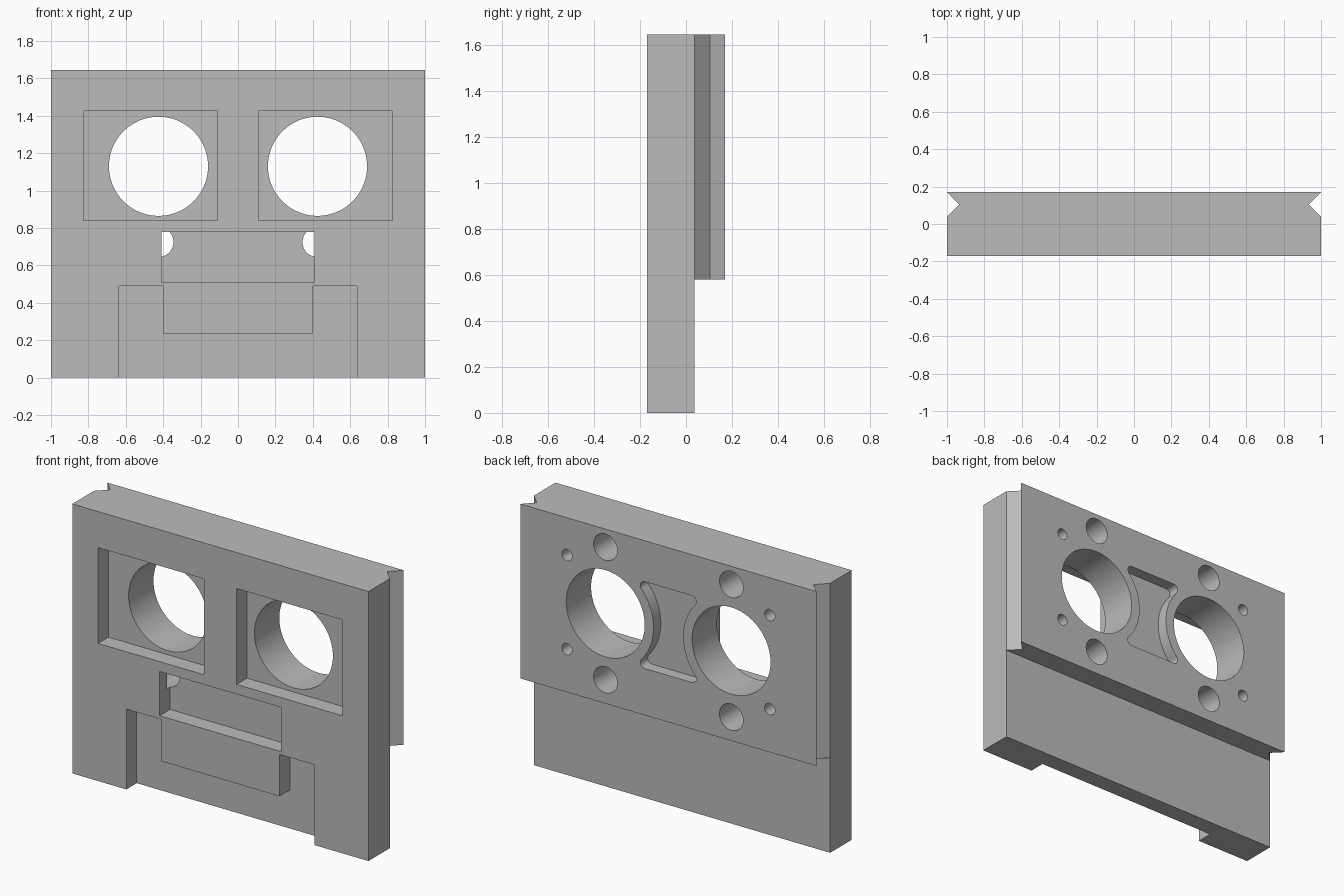
import bpy, bmesh, math
from mathutils import Vector

cube = bpy.data.objects.get("Cube")
if cube:
    bpy.data.objects.remove(cube, do_unlink=True)

FRONT, STEP, BACK = -0.17, 0.038, 0.17
TOP, LEDGE = 1.645, 0.58
FLOOR = -0.07            # floor of every front pocket
HOLE_X, HOLE_Z = 0.425, 1.13

steel = bpy.data.materials.new("machined_grey")
steel.use_nodes = True
steel.diffuse_color = (0.5, 0.5, 0.5, 1)
steel.node_tree.nodes["Principled BSDF"].inputs["Base Color"].default_value = (0.5, 0.5, 0.5, 1)


def prism(name, points, direction):
    """Extrude a closed outline of 3D points along a direction."""
    bm = bmesh.new()
    face = bm.faces.new([bm.verts.new(p) for p in points])
    out = bmesh.ops.extrude_face_region(bm, geom=[face])
    verts = [v for v in out["geom"] if isinstance(v, bmesh.types.BMVert)]
    bmesh.ops.translate(bm, verts=verts, vec=Vector(direction))
    bmesh.ops.recalc_face_normals(bm, faces=bm.faces)
    mesh = bpy.data.meshes.new(name)
    bm.to_mesh(mesh)
    bm.free()
    mesh.materials.append(steel)
    obj = bpy.data.objects.new(name, mesh)
    bpy.context.collection.objects.link(obj)
    return obj


def through_y(name, outline, y0, y1):
    return prism(name, [(x, y0, z) for x, z in outline], (0, y1 - y0, 0))


def rect(x0, x1, z0, z1):
    return [(x0, z0), (x1, z0), (x1, z1), (x0, z1)]


def arc(cx, cz, r, a0, a1, n):
    angles = [a0 + (a1 - a0) * i / n for i in range(n + 1)]
    return [(cx + r * math.cos(a), cz + r * math.sin(a)) for a in angles]


def circle(cx, cz, r, n):
    return arc(cx, cz, r, 0, 2 * math.pi, n)[:-1]


def cut(body, cutter):
    bpy.context.view_layer.objects.active = body
    mod = body.modifiers.new("cut", 'BOOLEAN')
    mod.operation, mod.solver, mod.object = 'DIFFERENCE', 'EXACT', cutter
    bpy.ops.object.modifier_apply(modifier=mod.name)
    bpy.data.objects.remove(cutter, do_unlink=True)


# Plate with V grooves down both sides of its rear half
half = [(1, FRONT), (1, STEP), (0.935, 0.104), (1, BACK)]
outline = half + [(-x, y) for x, y in reversed(half)]
body = prism("mounting_plate", [(x, y, 0) for x, y in outline], (0, 0, TOP))

# Thinner lower part behind
cut(body, through_y("ledge_cut", rect(-1.2, 1.2, -0.2, LEDGE), STEP, 0.4))

# Centre slot and the stepped foot recess around a tongue
cut(body, through_y("slot_cut", rect(-0.41, 0.41, 0.51, 0.78), -0.3, FLOOR))
foot = [(0.635, -0.1), (0.635, 0.49), (0.4, 0.49), (0.4, 0.235)]
foot += [(-x, z) for x, z in reversed(foot)]
cut(body, through_y("foot_cut", foot, -0.3, FLOOR))

# Square pockets, large bores, dowel holes and screw holes on each side
for s in (-1, 1):
    x0, x1 = sorted((s * 0.11, s * 0.825))
    cut(body, through_y("pocket_cut", rect(x0, x1, 0.84, 1.425), -0.3, FLOOR))
    cut(body, through_y("bore_cut", circle(s * HOLE_X, HOLE_Z, 0.265, 80), -0.3, 0.3))
    for t in (-1, 1):
        cut(body, through_y("dowel_cut",
                            circle(s * HOLE_X, HOLE_Z + t * 0.405, 0.08, 40), -0.1, 0.3))
        cut(body, through_y("screw_cut",
                            circle(s * 0.685, HOLE_Z + t * 0.287, 0.035, 24), 0.0, 0.3))

# Rear waisted recess: arcs round the bores, with filleted corners
R, F, H = 0.325, 0.03, 0.265
dx = math.sqrt((R + F) ** 2 - (H - F) ** 2)
a = math.atan2(H - F, dx)
fx = HOLE_X - dx
corner = arc(fx, HOLE_Z + H - F, F, math.pi / 2, -a, 10)
side = arc(HOLE_X, HOLE_Z, R, math.pi - a, math.pi + a, 32)[1:-1]
lower = [(x, 2 * HOLE_Z - z) for x, z in reversed(corner)]
right = corner + side + lower
waist = right + [(-x, z) for x, z in reversed(right)]
cut(body, through_y("waist_cut", waist, 0.1, 0.3))

# Smooth bores with crisp machined edges
bpy.ops.object.select_all(action='DESELECT')
body.select_set(True)
bpy.context.view_layer.objects.active = body
bpy.ops.object.shade_smooth_by_angle(angle=math.radians(30))
